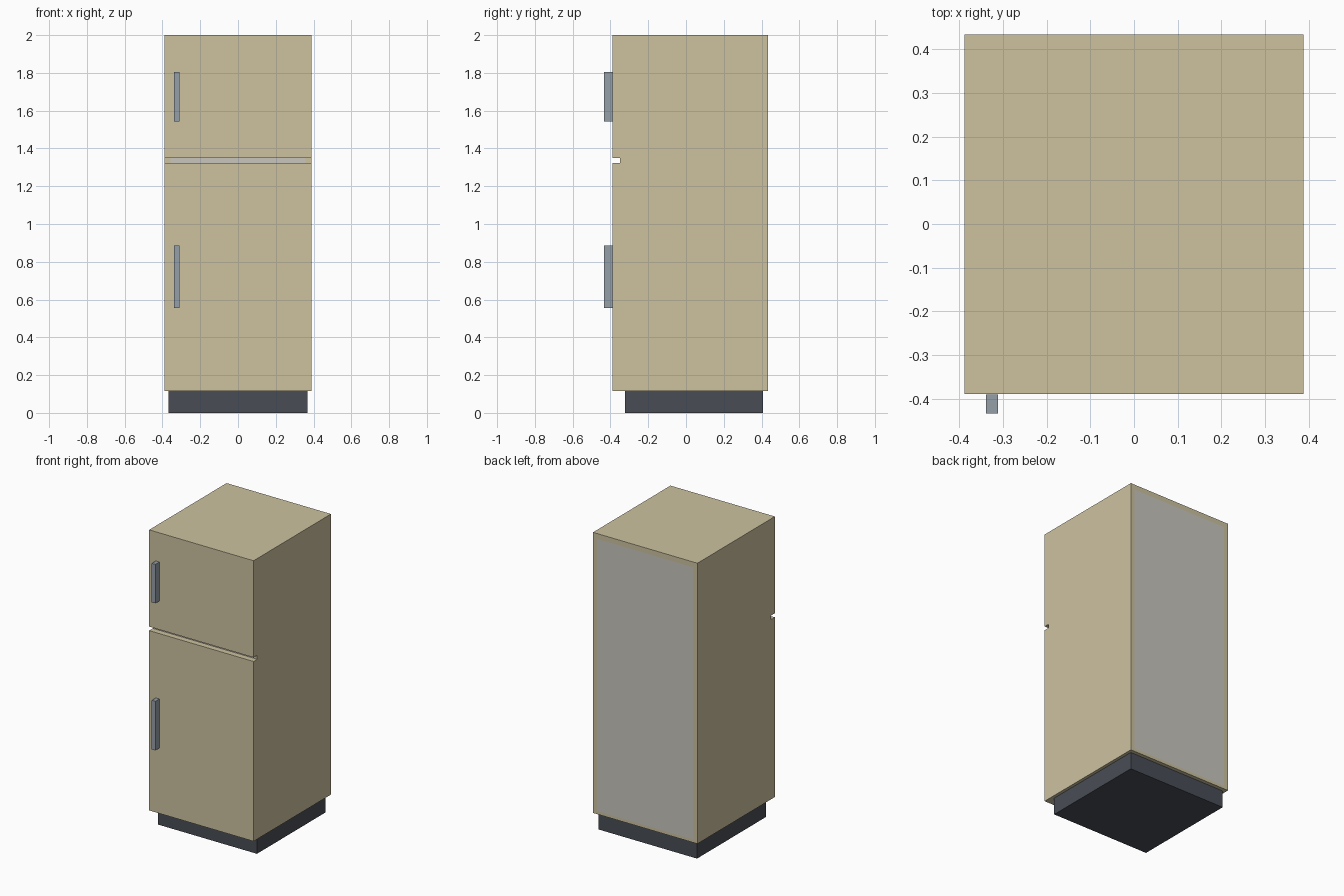
import bpy
import bmesh
from mathutils import Vector

if "Cube" in bpy.data.objects:
    bpy.data.objects.remove(bpy.data.objects["Cube"])


def material(name, rgb):
    m = bpy.data.materials.new(name)
    m.diffuse_color = (*rgb, 1.0)
    m.use_nodes = True
    m.node_tree.nodes["Principled BSDF"].inputs["Base Color"].default_value = m.diffuse_color
    return m


CREAM = material("cream enamel", (0.61, 0.54, 0.35))
GREY = material("pale grey panel", (0.59, 0.565, 0.51))
STEEL = material("handle steel", (0.30, 0.35, 0.39))
DARK = material("dark plinth", (0.066, 0.074, 0.090))


def finish(bm, name, mats):
    bmesh.ops.recalc_face_normals(bm, faces=bm.faces)
    mesh = bpy.data.meshes.new(name)
    bm.to_mesh(mesh)
    bm.free()
    for m in mats:
        mesh.materials.append(m)
    obj = bpy.data.objects.new(name, mesh)
    bpy.context.collection.objects.link(obj)
    return obj


def box(name, lo, hi, mat):
    bm = bmesh.new()
    bmesh.ops.create_cube(bm, size=1)
    lo, hi = Vector(lo), Vector(hi)
    for v in bm.verts:
        v.co = (lo + hi) / 2 + v.co * (hi - lo)
    return finish(bm, name, [mat])


# Cabinet: side profile with a slot between the two doors, extruded across
W, FRONT, BACK = 0.388, -0.389, 0.433
BOTTOM, TOP = 0.115, 2.0
SLOT_Y, SLOT_LO, SLOT_HI = -0.35, 1.323, 1.35
profile = [(FRONT, BOTTOM), (BACK, BOTTOM), (BACK, TOP), (FRONT, TOP),
           (FRONT, SLOT_HI), (SLOT_Y, SLOT_HI), (SLOT_Y, SLOT_LO), (FRONT, SLOT_LO)]
bm = bmesh.new()
face = bm.faces.new([bm.verts.new((-W, y, z)) for y, z in profile])
ext = bmesh.ops.extrude_face_region(bm, geom=[face])
bmesh.ops.translate(bm, vec=(2 * W, 0, 0),
                    verts=[g for g in ext["geom"] if isinstance(g, bmesh.types.BMVert)])
bmesh.ops.recalc_face_normals(bm, faces=bm.faces)

# Cut the outline of the grey back panel and the grey slot strip
PX, PZ0, PZ1 = 0.358, 0.135, 1.965
for co, no in (((PX, 0, 0), (1, 0, 0)), ((-PX, 0, 0), (1, 0, 0)),
               ((0, 0, PZ0), (0, 0, 1)), ((0, 0, PZ1), (0, 0, 1))):
    bmesh.ops.bisect_plane(bm, geom=bm.verts[:] + bm.edges[:] + bm.faces[:],
                           plane_co=co, plane_no=no)
bm.normal_update()
for f in bm.faces:
    c = f.calc_center_median()
    upright = abs(f.normal.y) > 0.9
    inside = abs(c.x) < PX and PZ0 < c.z < PZ1
    if upright and inside and c.y > FRONT + 0.02:
        f.material_index = 1
finish(bm, "cabinet", [CREAM, GREY])

# Recessed plinth
box("plinth", (-0.367, -0.323, 0), (0.367, 0.407, BOTTOM), DARK)

# Door handles
for name, z0, z1 in (("upper_handle", 1.543, 1.805), ("lower_handle", 0.555, 0.885)):
    box(name, (-0.338, -0.433, z0), (-0.311, -0.390, z1), STEEL)
